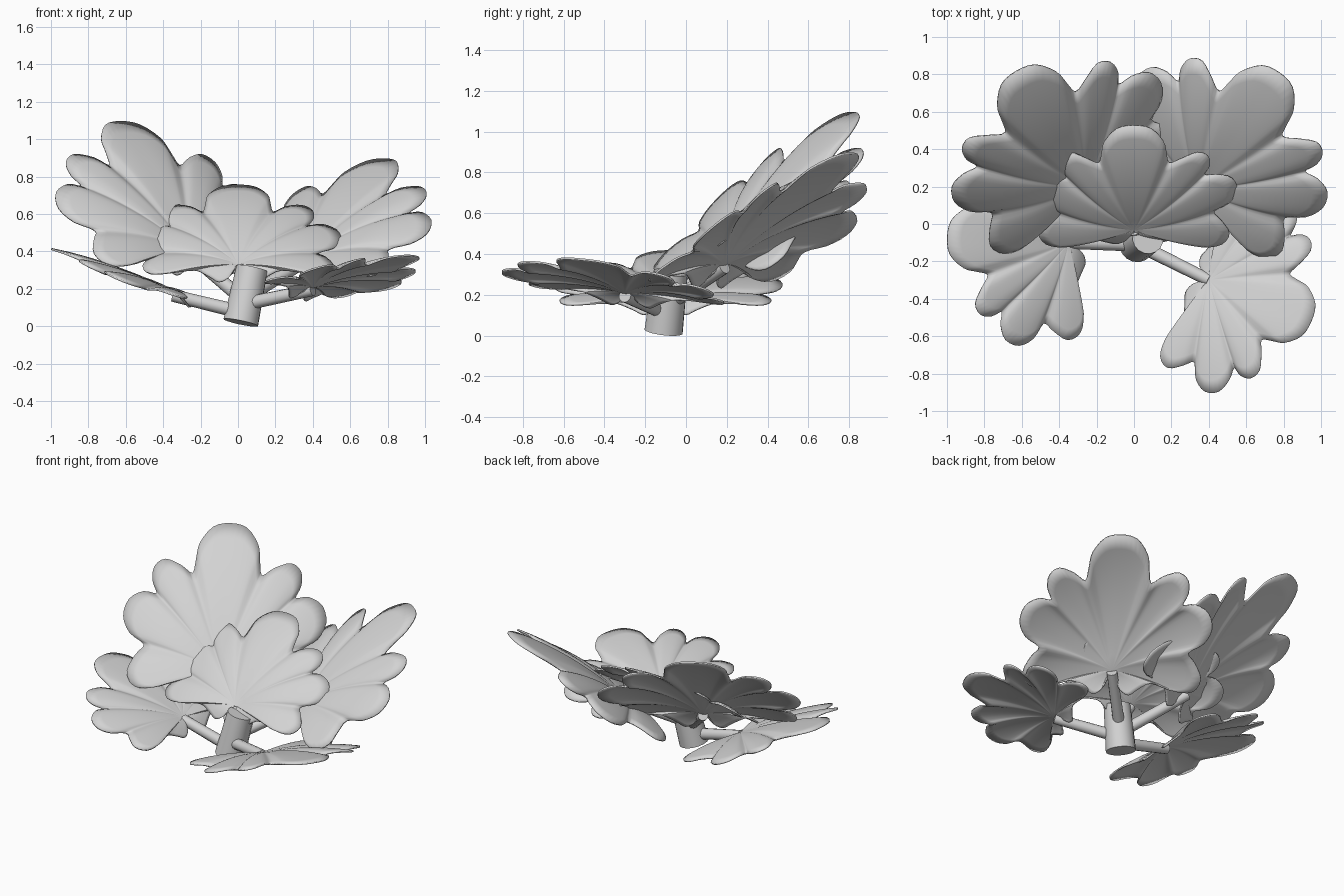
import bpy, bmesh, math
from mathutils import Vector, Matrix

if "Cube" in bpy.data.objects:
    bpy.data.objects.remove(bpy.data.objects["Cube"])

grey = bpy.data.materials.new("plain_grey")
grey.diffuse_color = (0.65, 0.65, 0.65, 1)
grey.use_nodes = True
grey.node_tree.nodes["Principled BSDF"].inputs["Base Color"].default_value = grey.diffuse_color

# Half outline of a lobed leaf: sideways, along the midrib, lift (lobes up, notches down)
HALF = [(0, .70, .2), (.09, .68, .2), (.155, .60, 0), (.168, .53, -.5), (.185, .455, -1),
        (.25, .49, 0), (.335, .52, .3), (.39, .485, .2), (.395, .42, -.4), (.37, .36, -1),
        (.44, .365, .1), (.515, .33, .5), (.54, .25, .3), (.50, .17, -.3), (.42, .115, -1),
        (.46, .06, .1), (.50, -.02, .6), (.46, -.09, .4), (.36, -.10, 0), (.23, -.06, -1),
        (.15, -.09, -2), (.10, -.115, -2.8), (.05, -.09, -2), (.02, -.03, -.6)]
LENGTH = 0.70
RINGS = 9


def smooth_loop(points, steps=3):
    """Closed Catmull-Rom curve through the points."""
    pts, out = [Vector(p) for p in points], []
    n = len(pts)
    for i in range(n):
        a, b, c, d = (pts[(i + k) % n] for k in (-1, 0, 1, 2))
        for s in range(steps):
            t = s / steps
            out.append(0.5 * (2 * b + (c - a) * t + (2 * a - 5 * b + 4 * c - d) * t * t
                              + (3 * b - a - 3 * c + d) * t ** 3))
    return out


OUTLINE = smooth_loop(HALF + [(-u, v, w) for u, v, w in reversed(HALF[1:])])


def finish(name, bm, sharp=40):
    mesh = bpy.data.meshes.new(name)
    bmesh.ops.recalc_face_normals(bm, faces=bm.faces)
    bm.to_mesh(mesh)
    bm.free()
    mesh.materials.append(grey)
    ob = bpy.data.objects.new(name, mesh)
    bpy.context.collection.objects.link(ob)
    bpy.ops.object.select_all(action='DESELECT')
    ob.select_set(True)
    bpy.context.view_layer.objects.active = ob
    bpy.ops.object.shade_smooth_by_angle(angle=math.radians(sharp))
    return ob


def leaf(name, base, tip, width, roll, droop, arch, ridge=0.02):
    base, tip = Vector(base), Vector(tip)
    axis = tip - base
    stretch = axis.length / LENGTH
    fwd = axis.normalized()
    side = fwd.cross(Vector((0, 0, 1))).normalized()
    side = Matrix.Rotation(math.radians(roll), 3, fwd) @ side
    up = side.cross(fwd)
    bm = bmesh.new()

    def place(p, t):
        u, v = p.x * t, p.y * t
        s = math.hypot(u, v) / LENGTH
        # lobes and notches, sides hanging down, ends curling over
        w = ridge * p.z * t ** 1.7 - droop * u * u + arch * s * (1 - s)
        return bm.verts.new(base + side * u * width + fwd * v * stretch + up * w * width)

    hub = bm.verts.new(base)
    rings = [[place(p, (k + 1) / RINGS) for p in OUTLINE] for k in range(RINGS)]
    n = len(OUTLINE)
    for i in range(n):
        j = (i + 1) % n
        bm.faces.new((hub, rings[0][i], rings[0][j]))
        for inner, outer in zip(rings, rings[1:]):
            bm.faces.new((inner[i], outer[i], outer[j], inner[j]))
    ob = finish(name, bm)
    # thin blade
    mod = ob.modifiers.new("thickness", 'SOLIDIFY')
    mod.thickness = 0.01
    mod.offset = 0
    return ob


def rod(name, start, end, r1, r2, sides=16):
    start, end = Vector(start), Vector(end)
    d = end - start
    bm = bmesh.new()
    turn = d.to_track_quat('Z', 'Y').to_matrix().to_4x4()
    bmesh.ops.create_cone(bm, cap_ends=True, segments=sides, radius1=r1, radius2=r2,
                          depth=d.length,
                          matrix=Matrix.Translation((start + end) / 2) @ turn)
    return finish(name, bm)


# Main stem, leaning a little
rod("stem", (.015, -.11, .02), (.075, -.075, .31), .095, .085)

# Leaves: name, stalk start, leaf base, leaf tip, width scale, roll, droop, arch
LEAVES = [
    ("back_left", (.02, -.09, .15), (-.27, .20, .41), (-.63, .82, 1.09), 1.18, 0, .18, .16),
    ("back_right", (.05, -.08, .16), (.34, .19, .35), (.78, .81, .89), 1.12, 0, .27, .16),
    ("centre", (.06, -.09, .18), (.0, -.03, .33), (0, .53, .75), 1.02, 0, .17, .16),
    ("front_left", (.0, -.11, .08), (-.35, -.10, .18), (-1.0, -.07, .41), 1.04, 0, .14, .1),
    ("front_right", (.04, -.12, .12), (.40, -.30, .21), (.95, -.52, .37), 1.04, -5, .12, .1),
]
for name, start, base, tip, width, roll, droop, arch in LEAVES:
    leaf(name + "_leaf", base, tip, width, roll, droop, arch)
    rod(name + "_stalk", start, Vector(base) - Vector((0, 0, .015)), .037, .033, 12)
